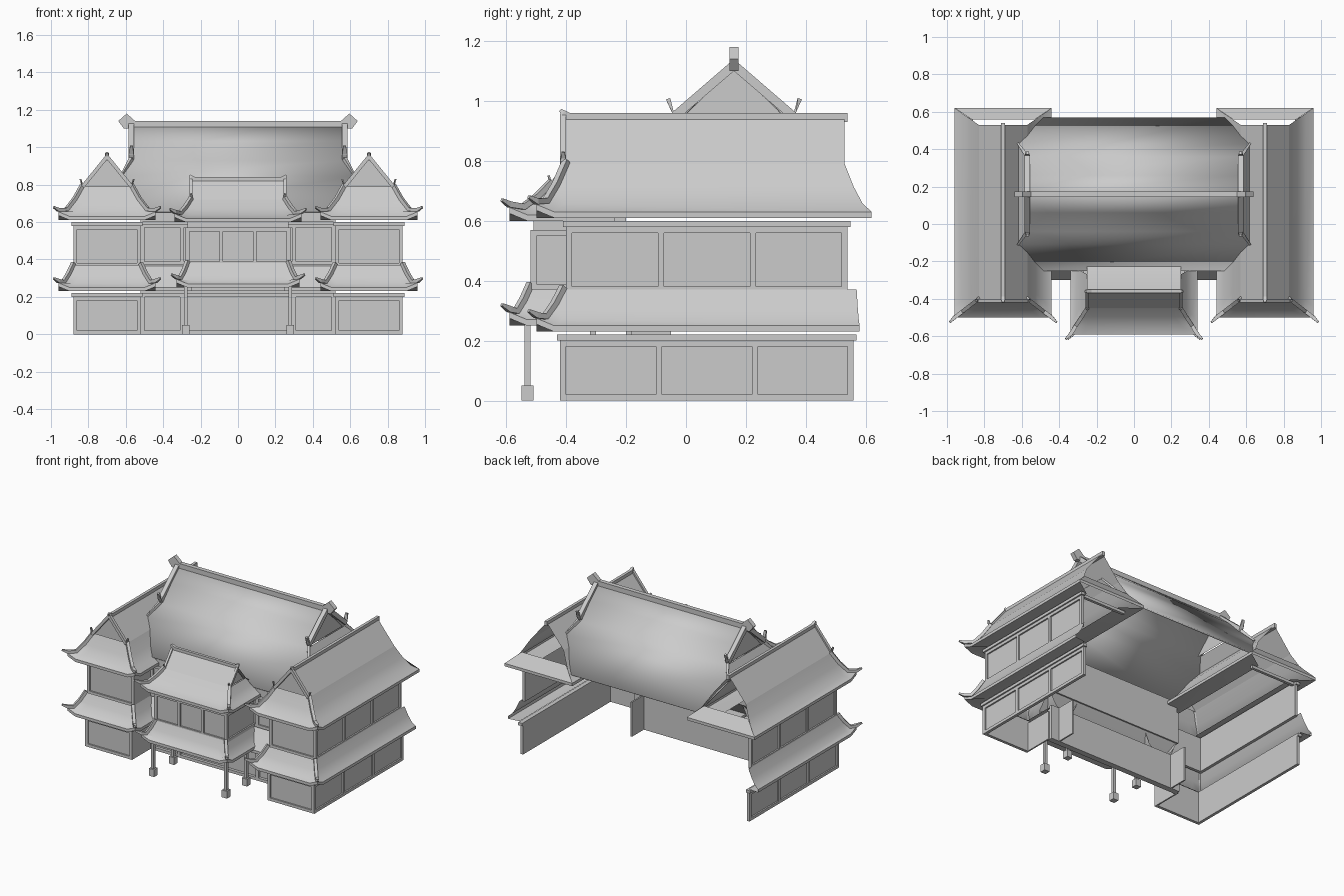
import bpy, bmesh, math
from mathutils import Vector

if "Cube" in bpy.data.objects:
    bpy.data.objects.remove(bpy.data.objects["Cube"], do_unlink=True)

shade = 0.6
grey = bpy.data.materials.new("plain_grey")
grey.use_nodes = True
grey.diffuse_color = (shade, shade, shade, 1)
grey.node_tree.nodes["Principled BSDF"].inputs["Base Color"].default_value = grey.diffuse_color


def mesh(name, verts, faces, mirror=True, smooth=False):
    data = bpy.data.meshes.new(name)
    data.from_pydata([tuple(v) for v in verts], [], faces)
    bm = bmesh.new()
    bm.from_mesh(data)
    bmesh.ops.recalc_face_normals(bm, faces=bm.faces)
    bm.to_mesh(data)
    bm.free()
    data.materials.append(grey)
    part = bpy.data.objects.new(name, data)
    bpy.context.collection.objects.link(part)
    if mirror:
        part.modifiers.new("mirror", "MIRROR").use_mirror_merge = False
    if smooth:
        bpy.ops.object.select_all(action="DESELECT")
        part.select_set(True)
        bpy.context.view_layer.objects.active = part
        bpy.ops.object.shade_smooth_by_angle(angle=math.radians(35))
    return part


def loft(name, rows, mirror=True, solid=False):
    # skin over rows of points; a solid one wraps around and has end caps
    count = len(rows[0])
    faces = []
    for start in range(0, count * (len(rows) - 1), count):
        for i in range(count if solid else count - 1):
            j = (i + 1) % count
            faces.append((start + i, start + j, start + count + j, start + count + i))
    if solid:
        last = count * (len(rows) - 1)
        faces += [tuple(range(count)), tuple(range(last, last + count))]
    return mesh(name, [p for row in rows for p in row], faces, mirror, not solid)


def box(name, xs, ys, zs, mirror=True):
    (left, right), (front, back) = xs, ys
    outline = ((left, front), (right, front), (right, back), (left, back))
    loft(name, [[(x, y, z) for x, y in outline] for z in zs], mirror, True)


def rib(name, path, width):
    # square bar swept along a path, thinner at its tip
    path = [Vector(p) for p in path]
    rows = []
    for i, p in enumerate(path):
        along = path[min(i + 1, len(path) - 1)] - path[max(i - 1, 0)]
        side = along.cross(Vector((0, 0, 1))).normalized() * width
        rise = side.cross(along).normalized() * width
        if i == len(path) - 1:
            side, rise = side / 2, rise / 2
        rows.append([p - side - rise, p + side - rise, p + side + rise, p - side + rise])
    loft(name, rows, solid=True)


def barge(name, apex, foot, width):
    # gable edge rib that curls up at its foot
    apex, foot = Vector(apex), Vector(foot)
    out = foot - apex
    out.z = 0
    rib(name, [apex, foot, foot + out * 0.1 + Vector((0, 0, 4 * width))], width)


thin, rail, lift, bend = 0.01, 0.02, 0.025, 0.06


def hip_roof(name, centre, top, eave, inner_back):
    # three-sided flared roof; top and eave hold half width, front, back and height
    top, eave = Vector(top), Vector(eave)
    steps = []
    for i in range(4):
        step = top.lerp(eave, i / 3)
        step.w = eave.w + (top.w - eave.w) * (1 - i / 3) ** 1.6
        steps.append(step)
    lip, soffit = eave.copy(), top.copy()
    lip.w = soffit.w = eave.w - rail
    rows = []
    for step in steps + [lip, soffit]:
        half, front, back, z = step
        corner = z + (lift if step in (eave, lip) else 0)
        left, right = centre - half, centre + half
        rows.append([(left, min(back, inner_back), z), (left, front + bend, z), (left, front, corner),
                     (left + bend, front, z), (right - bend, front, z), (right, front, corner),
                     (right, front + bend, z), (right, back, z)])
    loft(name, rows, centre > 0)
    for side in (-1, 1) if centre else (1,):
        path = [(centre + side * s.x, s.y, s.w + thin) for s in steps[:-1]]
        path.append((centre + side * eave.x, eave.y, eave.w + lift + thin))
        path.append((centre + side * (eave.x + lift), eave.y - lift, eave.w + 2 * lift))
        rib(name + "_corner_rib", path, thin)


# side wing walls: two storeys with raised panel frames
inner, outer, front, back = 0.52, 0.88, -0.42, 0.56
hall_front = -0.2
for tag, low, high, inset in (("lower", 0, 0.2, 0), ("upper", 0.36, 0.58, rail)):
    name = "wing_" + tag
    near, far, height = front + inset, back - inset, (low, high)
    face, frame = (outer - rail, outer - thin), (outer - thin, outer)
    box(name + "_side_wall", face, (near + thin, far), height)
    box(name + "_front_wall", (inner, outer - thin), (near + thin, near + rail), height)
    box(name + "_inner_wall", (inner, inner + thin), (near + thin, hall_front), height)
    for z in (low, high - rail):
        box(name + "_side_rail", frame, (near, far), (z, z + rail))
        box(name + "_front_rail", (inner, outer), (near, near + thin), (z, z + rail))
    for i in range(4):
        y = near + thin + (far - near - rail) * i / 3
        box(name + "_side_post", frame, (y - thin, y + thin), height)
    for x in (inner, outer - rail):
        box(name + "_corner_post", (x, x + rail), (near, near + thin), height)
    crown = (high, high + rail)
    box(name + "_side_cornice", (outer - rail, outer + thin), (near - thin, far + thin), crown)
    box(name + "_front_cornice", (inner - thin, outer + thin), (near - thin, near + rail), crown)

# side wing roofs
middle = (inner + outer) / 2
gable, gable_low, gable_top = 0.13, 0.79, 0.95
gable_front, gable_back = -0.4, 0.53
hip_roof("wing_upper_roof", middle, (gable, gable_front, gable_back, gable_low),
         (2 * gable, -0.5, 0.62, 0.63), 1)
hip_roof("wing_lower_roof", middle, (0.18, -0.41, 0.57, 0.37), (2 * gable, -0.5, 0.58, 0.25), hall_front)
profile = ((middle - gable, gable_low), (middle, gable_top), (middle + gable, gable_low))
loft("wing_gable_roof", [[(x, y, z) for y in (gable_front - thin, gable_back)] for x, z in profile])
mesh("wing_gable", [(x, gable_front + thin, z - thin) for x, z in profile], [(0, 1, 2)])
loft("wing_rear_eave", [[(middle - half, y, z), (middle + half, y, z)] for half, y, z in
                        ((0.17, 0.56, 0.71), (2 * gable, 0.62, 0.63), (2 * gable, 0.62, 0.61))])
box("wing_rear_beam", (inner, outer), (gable_back - rail, gable_back), (0.58, 0.6))
box("wing_ridge", (middle - thin, middle + thin), (gable_front - thin, gable_back + thin),
    (gable_top - rail, gable_top + thin))
tip = gable_front - thin
rib("wing_finial", [(middle, tip + rail, gable_top), (middle, tip, gable_top + thin),
                    (middle, tip - thin, gable_top + rail)], thin)
for side in (-1, 1):
    barge("wing_barge_rib", (middle, tip, gable_top), (middle + side * gable, tip, gable_low), thin)

# main hall roof, steeper towards the eaves and trimmed where it meets the wings
ridge_y, ridge_z, hall_half = 0.16, 1.12, 0.57


def hall_height(depth):
    return ridge_z - 0.8 * depth * (1 + depth)


slope = ((0, hall_half), (0.1, hall_half), (0.2, hall_half), (0.27, 0.62), (0.41, 0.49))
courses = [(-d, half) for d, half in slope[:0:-1]] + list(slope)
hall_roof = loft("hall_roof", [[(-half, ridge_y + d, hall_height(abs(d))),
                                (half, ridge_y + d, hall_height(abs(d)))] for d, half in courses], False)
hall_roof.modifiers.new("thickness", "SOLIDIFY").thickness = thin
loft("hall_hip", [[(half, ridge_y - d, hall_height(d)), (half, ridge_y + d, hall_height(d))]
                  for d, half in slope[2:4]])
mesh("hall_gable", [(hall_half - rail, ridge_y + d, hall_height(abs(d)) - thin) for d in (-0.2, 0, 0.2)],
     [(0, 1, 2)])
ridge_depth = (ridge_y - 1.5 * thin, ridge_y + 1.5 * thin)
box("hall_ridge", (-0.6, 0.6), ridge_depth, (ridge_z - rail, ridge_z + rail), False)
ornament = ((-1, -1), (1, -1), (2, 1), (0.5, 3), (-1, 1))
loft("hall_ridge_ornament", [[(0.58 + x * 3 * thin, y, ridge_z + z * rail) for x, z in ornament]
                             for y in ridge_depth], solid=True)
for side in (-1, 1):
    barge("hall_barge_rib", (hall_half, ridge_y, ridge_z),
          (hall_half, ridge_y + side * 0.2, hall_height(0.2) + rail), 1.5 * thin)
    rib("hall_hip_rib", [(half, ridge_y + side * d, hall_height(d) + thin) for d, half in slope[2:4]], thin)

# main hall walls between the wings
span = (-inner, inner)
proud = (hall_front - rail, hall_front)
box("hall_lower_wall", span, (hall_front, hall_front + rail), (0, 0.24), False)
box("hall_wall_return", (0.45, 0.46), (hall_front, -0.05), (0, 0.24))
box("hall_upper_wall", span, (hall_front - thin, hall_front), (0.36, 0.65), False)
box("hall_eave_beam", span, (hall_front - 2 * rail, hall_front), (0.6, 0.65), False)
for z in (0, 0.2, 0.37, 0.57):
    box("hall_rail", span, proud, (z, z + rail), False)
for z in (0, 0.37):
    for x in (0.29, inner - rail):
        box("hall_post", (x, x + rail), proud, (z, z + 0.2))
loft("hall_lower_roof", [[(x, hall_front - out, z) for x in span] for out, z in
                         ((0, 0.38), (0.05, 0.31), (0.1, 0.25), (0.1, 0.23), (0, 0.23))], False)

# central porch roofs
porch_y, porch_top, porch_low, porch_half = -0.36, 0.83, 0.72, 0.25
porch_back = hall_front - rail
hip_roof("porch_upper_roof", 0, (porch_half, -0.45, -0.27, porch_low), (0.34, -0.59, porch_back, 0.62), 0)
hip_roof("porch_lower_roof", 0, (0.27, -0.52, porch_back, 0.38), (0.33, -0.59, porch_back, 0.27), 0)
profile = ((-0.45, porch_low), (porch_y, porch_top), (-0.27, porch_low), (porch_back, 0.68))
loft("porch_top_roof", [[(-porch_half, y, z), (porch_half, y, z)] for y, z in profile], False)
mesh("porch_gable", [(porch_half - rail, y, z - thin) for y, z in profile[:3]], [(0, 1, 2)])
box("porch_ridge", (-porch_half, porch_half), (porch_y - thin, porch_y + thin),
    (porch_top - thin, porch_top + thin), False)
rib("porch_finial", [(porch_half - rail, porch_y, porch_top), (porch_half, porch_y, porch_top + thin),
                     (porch_half + thin, porch_y, porch_top + rail)], thin)
barge("porch_barge_rib", (porch_half, porch_y, porch_top), (porch_half, -0.45, porch_low), 0.8 * thin)

# porch room with three windows, raised on posts
room, room_front = 0.27, -0.52
box("porch_room", (-room, room), (room_front + thin, hall_front), (0.37, 0.6), False)
for z in (0.37, 0.55):
    box("porch_rail", (-room - thin, room + thin), (room_front, hall_front), (z, z + rail), False)
for i in range(4):
    x = room * (2 * i / 3 - 1)
    box("porch_window_post", (x - thin, x + thin), (room_front, room_front + rail), (0.37, 0.57), False)
box("porch_ceiling", (-porch_half, porch_half), (room_front + rail, hall_front), (0.23, 0.25), False)
for y in (-0.53, -0.31):
    for name, half, height in (("porch_post", thin, (0, 0.26)), ("porch_post_base", rail, (0, 0.05))):
        box(name, (0.28 - half, 0.28 + half), (y - half, y + half), height)
